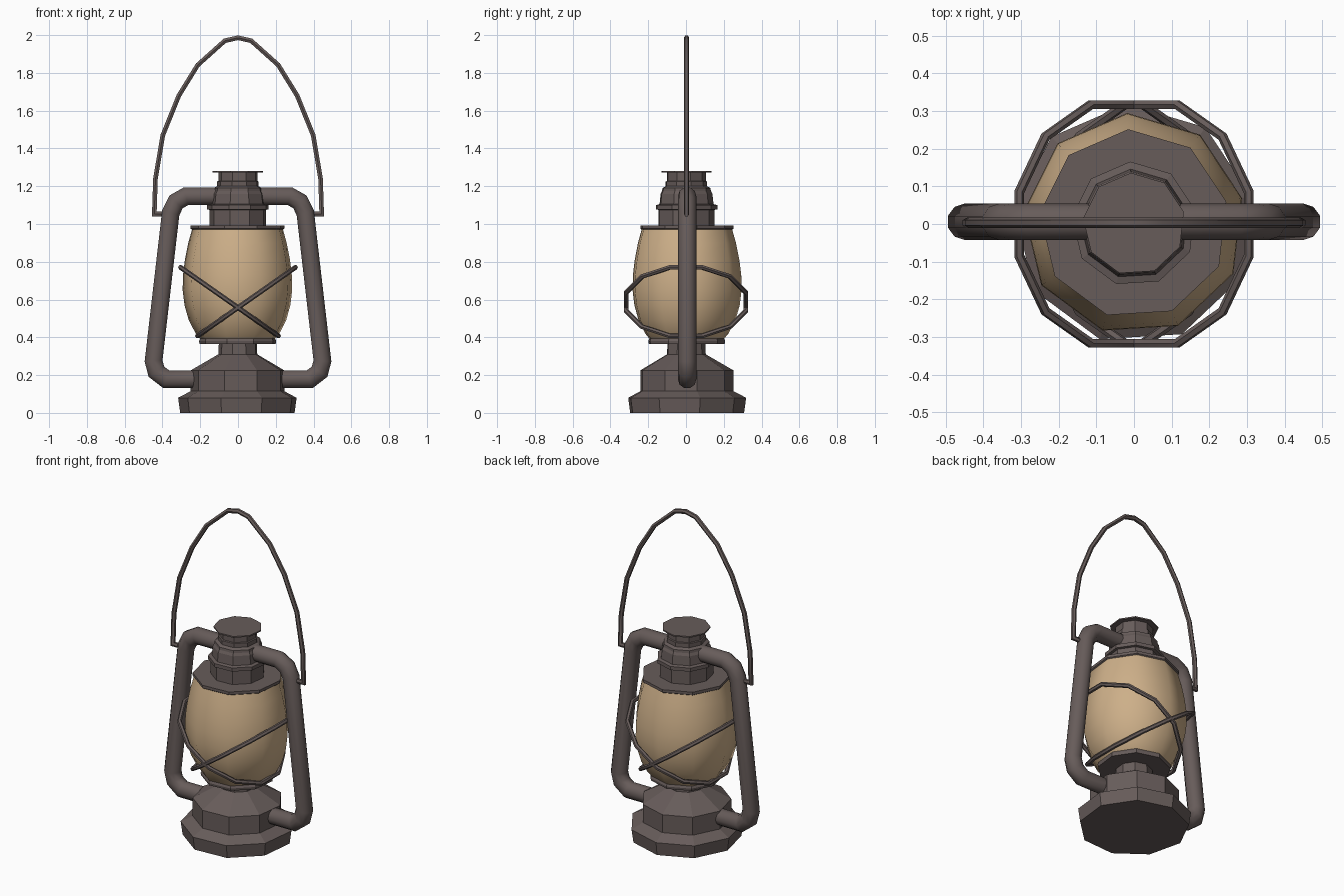
import bpy, bmesh, math
from mathutils import Vector, Matrix

if "Cube" in bpy.data.objects:
    bpy.data.objects.remove(bpy.data.objects["Cube"])


def material(name, rgb):
    m = bpy.data.materials.new(name)
    m.diffuse_color = (*rgb, 1)
    m.use_nodes = True
    m.node_tree.nodes["Principled BSDF"].inputs["Base Color"].default_value = m.diffuse_color
    return m


metal = material("dark brown metal", (0.135, 0.107, 0.102))
amber = material("amber glass", (0.61, 0.43, 0.25))


def finish(name, bm, mat, smooth=None):
    bmesh.ops.recalc_face_normals(bm, faces=bm.faces)
    me = bpy.data.meshes.new(name)
    bm.to_mesh(me)
    bm.free()
    me.materials.append(mat)
    ob = bpy.data.objects.new(name, me)
    bpy.context.collection.objects.link(ob)
    if smooth:
        bpy.ops.object.select_all(action='DESELECT')
        ob.select_set(True)
        bpy.context.view_layer.objects.active = ob
        bpy.ops.object.shade_smooth_by_angle(angle=math.radians(smooth))
    return ob


def skin(bm, rings, closed=False):
    n = len(rings[0])
    pairs = list(zip(rings, rings[1:] + rings[:1]))
    for a, b in pairs if closed else pairs[:-1]:
        for i in range(n):
            j = (i + 1) % n
            bm.faces.new((a[i], a[j], b[j], b[i]))
    if not closed:
        bm.faces.new(rings[0])
        bm.faces.new(rings[-1])


def lathe(name, profile, mat, smooth=None, sides=9):
    """Turn (radius, height) points round z."""
    bm = bmesh.new()
    rings = []
    for r, z in profile:
        angles = [math.radians(93.5) + math.tau * i / sides for i in range(sides)]
        rings.append([bm.verts.new((r * math.cos(a), r * math.sin(a), z)) for a in angles])
    skin(bm, rings)
    return finish(name, bm, mat, smooth)


def sweep(name, pts, radius, sides=8, closed=False, matrix=None, y=0.0, smooth=50):
    """Round tube with mitred corners along (x, z) points in the xz plane."""
    bm = bmesh.new()
    path = [Vector((x, y, z)) for x, z in pts]
    n, up, rings = len(path), Vector((0, 1, 0)), []
    for i, p in enumerate(path):
        a = path[i - 1] if i or closed else None
        b = path[(i + 1) % n] if i < n - 1 or closed else None
        d0 = (p - a).normalized() if a else (b - p).normalized()
        d1 = (b - p).normalized() if b else d0
        t = (d0 + d1).normalized()
        side = t.cross(up) / max(0.5, t.dot(d0))
        rings.append([bm.verts.new(p + radius * (math.cos(k) * side + math.sin(k) * up))
                      for k in (math.tau * (s + 0.5) / sides for s in range(sides))])
    skin(bm, rings, closed)
    if matrix:
        bm.transform(matrix)
    return finish(name, bm, metal, smooth)


# fuel tank and burner neck
lathe("fuel_tank", [(0.308, 0), (0.319, 0.08), (0.252, 0.115), (0.252, 0.225),
                    (0.105, 0.31), (0.102, 0.37)], metal)
# collar under the glass
lathe("glass_collar", [(0.205, 0.365), (0.208, 0.38), (0.195, 0.41)], metal)
# glass globe
lathe("glass_globe", [(0.2, 0.39), (0.225, 0.42), (0.262, 0.49), (0.285, 0.57),
                      (0.295, 0.65), (0.293, 0.73), (0.283, 0.81), (0.265, 0.9),
                      (0.242, 0.98)], amber, smooth=45)
# plate over the glass
lathe("globe_plate", [(0.245, 0.97), (0.252, 0.975), (0.252, 0.992)], metal)
# stepped chimney
lathe("chimney", [(0.152, 0.985), (0.152, 1.075), (0.166, 1.078), (0.166, 1.1),
                  (0.146, 1.105), (0.14, 1.16), (0.132, 1.175), (0.13, 1.19),
                  (0.112, 1.2), (0.112, 1.225), (0.105, 1.228), (0.105, 1.275)], metal)
# thin chimney lid
lathe("chimney_lid", [(0.136, 1.272), (0.136, 1.28)], metal)

# side air tubes, one for each side
tube = [(0.09, 1.147), (0.275, 1.147), (0.328, 1.117), (0.356, 1.06),
        (0.447, 0.275), (0.432, 0.218), (0.38, 0.178), (0.2, 0.178)]
for label, s in (("left", -1), ("right", 1)):
    sweep(label + "_air_tube", [(s * x, z) for x, z in tube], 0.049, sides=10, y=0.006)

# wire carrying handle, mirrored about the middle
half = [(0.37, 1.053), (0.443, 1.053), (0.437, 1.24), (0.398, 1.47),
        (0.313, 1.68), (0.213, 1.842), (0.07, 1.97)]
sweep("carrying_handle", half + [(0, 1.986)] + [(-x, z) for x, z in reversed(half)],
      0.014, sides=6, y=0.003)

# two tilted guard rings crossing in front of and behind the glass
for label, s in (("left", -1), ("right", 1)):
    ring = [(0.328 * math.cos(math.radians(15 + 30 * i)),
             0.328 * math.sin(math.radians(15 + 30 * i))) for i in range(12)]
    place = (Matrix.Translation((s * 0.045, 0, 0.589))
             @ Matrix.Rotation(-s * math.radians(35), 4, 'Y')
             @ Matrix.Rotation(math.radians(90), 4, 'X'))
    sweep(label + "_guard_ring", ring, 0.013, sides=6, closed=True, matrix=place)
